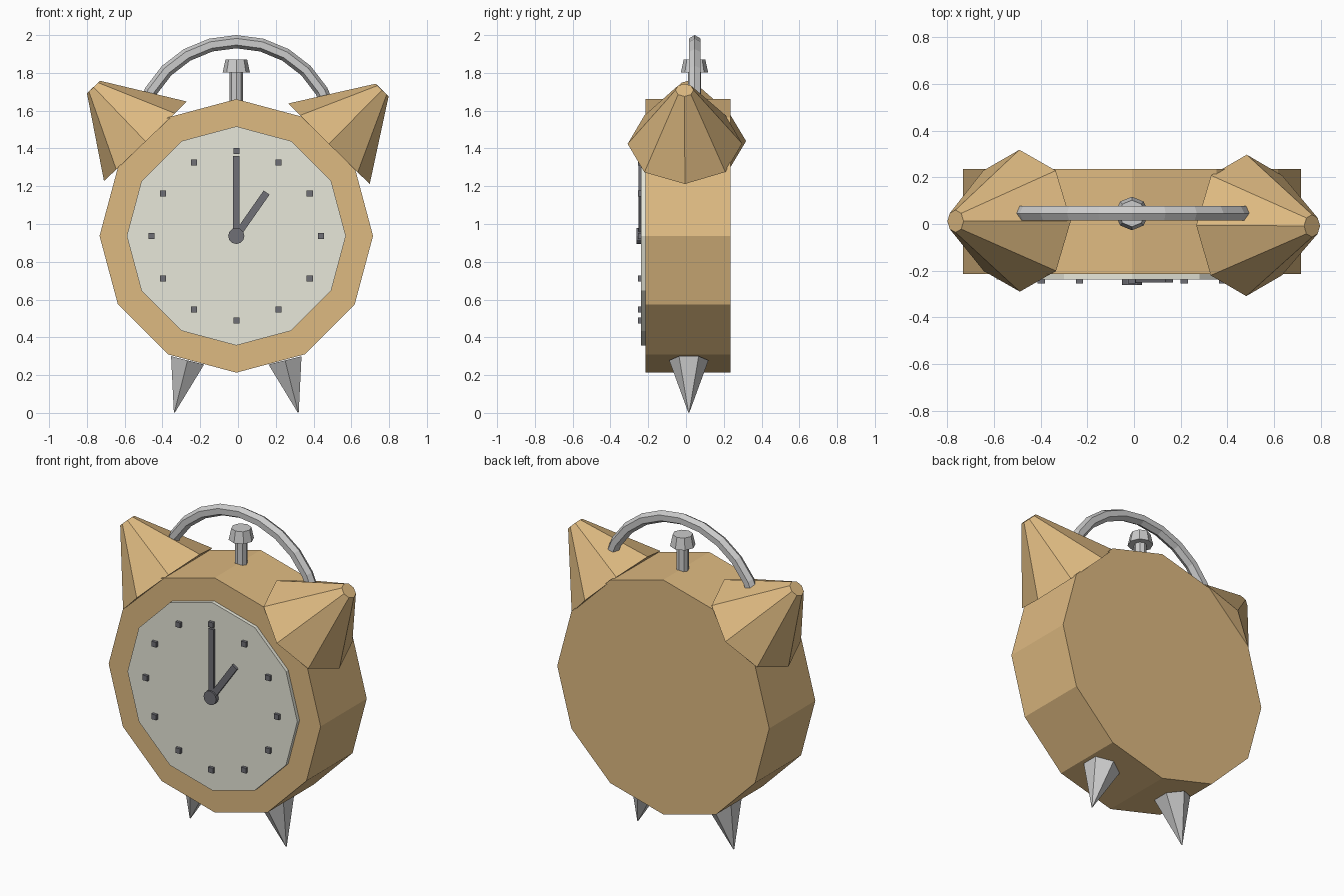
import bpy, bmesh
from math import sin, cos, radians, pi
from mathutils import Matrix, Vector

if "Cube" in bpy.data.objects:
    bpy.data.objects.remove(bpy.data.objects["Cube"])

CX = -0.009          # clock axis
CZ = 0.937


def material(name, rgb):
    m = bpy.data.materials.new(name)
    m.diffuse_color = (*rgb, 1)
    m.use_nodes = True
    m.node_tree.nodes["Principled BSDF"].inputs["Base Color"].default_value = m.diffuse_color
    return m


TAN = material("tan", (0.73, 0.49, 0.22))
CREAM = material("cream", (0.80, 0.80, 0.70))
DARK = material("dark_grey", (0.16, 0.16, 0.18))


def finish(bm, name, mat=None):
    bmesh.ops.recalc_face_normals(bm, faces=bm.faces)
    me = bpy.data.meshes.new(name)
    bm.to_mesh(me)
    bm.free()
    ob = bpy.data.objects.new(name, me)
    bpy.context.collection.objects.link(ob)
    if mat:
        me.materials.append(mat)
    return ob


def cone(name, base, tip, r0, r1, sides, ref, mat=None):
    """Capped cone from base to tip, with one corner pointing along ref."""
    base, tip, ref = Vector(base), Vector(tip), Vector(ref)
    z = (tip - base).normalized()
    y = (ref - z * ref.dot(z)).normalized()
    x = y.cross(z)
    mtx = Matrix.Translation((base + tip) / 2) @ Matrix((x, y, z)).transposed().to_4x4()
    bm = bmesh.new()
    bmesh.ops.create_cone(bm, cap_ends=True, segments=sides, radius1=r0, radius2=r1,
                          depth=(tip - base).length, matrix=mtx)
    return finish(bm, name, mat)


def box(name, size, centre, angle=0, mat=None):
    """Box turned clockwise (seen from the front) about y."""
    bm = bmesh.new()
    bmesh.ops.create_cube(bm, size=1, matrix=Matrix.Translation(centre)
                          @ Matrix.Rotation(angle, 4, 'Y') @ Matrix.Diagonal((*size, 1)))
    return finish(bm, name, mat)


UP, BACK = (0, 0, 1), (0, 1, 0)

# Twelve-sided case and dial
cone("case", (CX, -0.215, CZ), (CX, 0.235, CZ), 0.724, 0.724, 12, UP, TAN)
cone("dial", (CX, -0.237, CZ), (CX, -0.20, CZ), 0.58, 0.58, 12, UP, CREAM)

# Hour marks
for i in range(12):
    a = i * pi / 6
    box(f"hour_mark_{i}", (0.032, 0.03, 0.032),
        (CX + 0.449 * sin(a), -0.24, CZ + 0.449 * cos(a)), 0, DARK)


# Hands and hub
def hand(name, length, width, front, angle):
    box(name, (width, front - 0.23, length),
        (CX + sin(angle) * length / 2, -(front + 0.23) / 2, CZ + cos(angle) * length / 2),
        angle, DARK)


hand("minute_hand", 0.422, 0.034, 0.252, 0)
hand("hour_hand", 0.28, 0.038, 0.251, radians(35))
cone("hub", (CX, -0.262, CZ), (CX, -0.23, CZ), 0.043, 0.043, 12, UP, DARK)

# Pointed bells
cone("left_bell", (-0.490, 0.014, 1.438), (-0.765, 0.012, 1.725), 0.304, 0.048, 8, BACK, TAN)
cone("right_bell", (0.482, -0.006, 1.425), (0.763, -0.008, 1.709), 0.303, 0.048, 8, BACK, TAN)

# Spike feet
for side, name in ((-1, "left_foot"), (1, "right_foot")):
    cone(name, (CX + side * 0.258, 0.015, 0.278), (CX + side * 0.328, 0.015, 0.002),
         0.104, 0.003, 6, BACK)

# Hammer between the bells
cone("hammer_stem", (CX, 0.045, 1.55), (CX, 0.045, 1.82), 0.035, 0.035, 8, BACK)
cone("hammer_head", (CX, 0.045, 1.803), (CX, 0.045, 1.872), 0.072, 0.057, 8, BACK)

# Hexagonal carrying handle, swept along an arc
R, HZ, HY, r, END = 0.521, 1.444, 0.046, 0.035, radians(75)
bm = bmesh.new()
ring = []
for i in range(6):
    t = i * pi / 3
    d = R + r * cos(t)
    ring.append(bm.verts.new((CX - d * sin(END), HY + r * sin(t), HZ + d * cos(END))))
start = [bm.edges.new((ring[i], ring[(i + 1) % 6])) for i in range(6)]
bmesh.ops.spin(bm, geom=ring + start, cent=(CX, HY, HZ), axis=(0, 1, 0),
               angle=2 * END, steps=10, use_duplicate=False)
bmesh.ops.holes_fill(bm, edges=[e for e in bm.edges if e.is_boundary], sides=6)
finish(bm, "handle")
